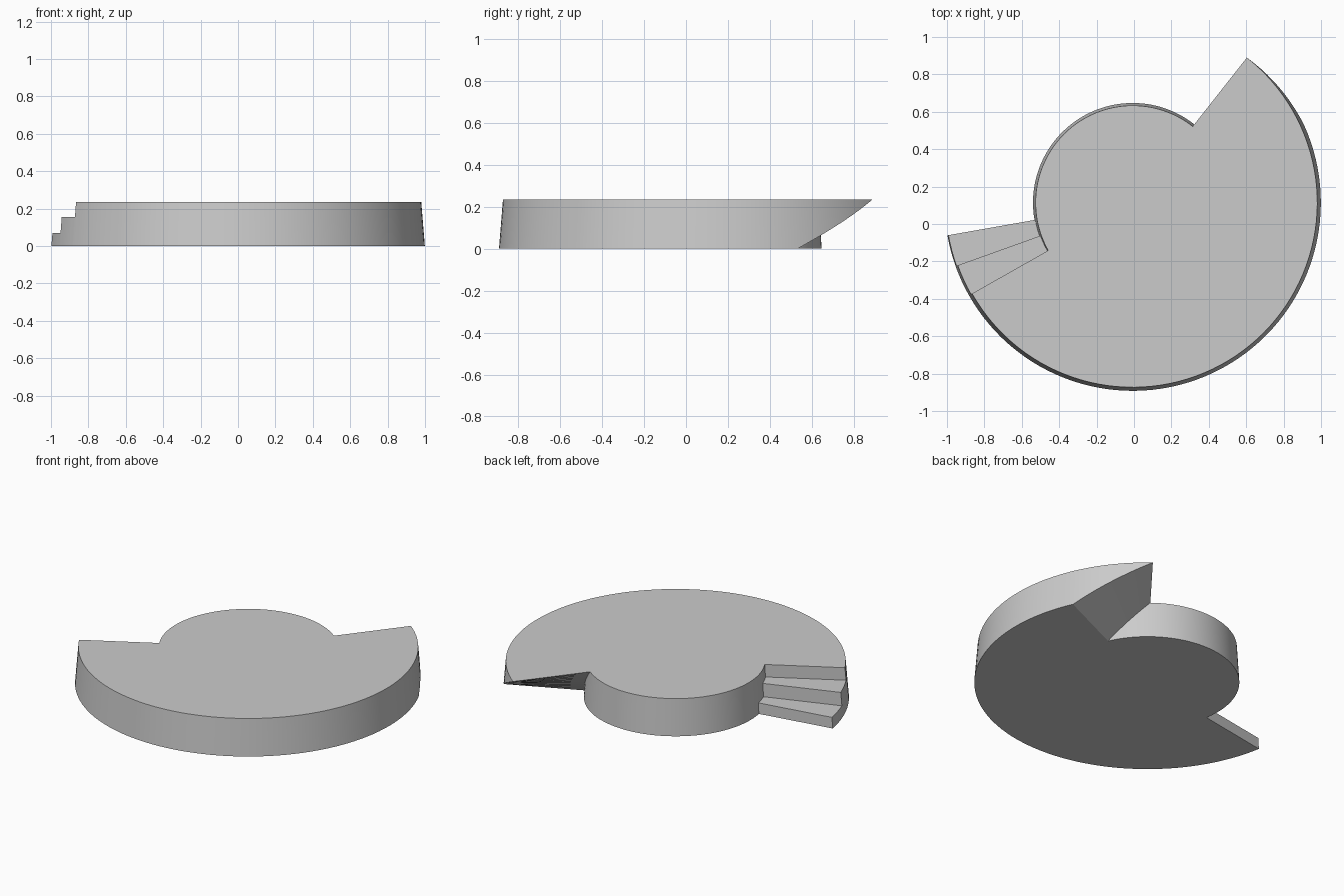
import bpy, bmesh
from math import sin, cos, radians, ceil
from mathutils import Vector

if "Cube" in bpy.data.objects:
    bpy.data.objects.remove(bpy.data.objects["Cube"])

H = 0.235                      # full height
CX, CY = -0.007, 0.114         # common axis of both discs


def r_out(z):                  # tapered rim radius
    return 1.006 - 0.019 * z / H


def r_in(z):                   # tapered hub radius
    return 0.533 - 0.014 * z / H


def pt(r, a, z):
    return Vector((CX + r * cos(radians(a)), CY + r * sin(radians(a)), z))


bm = bmesh.new()


def face(*pts):
    # skip collapsed corners
    keep = [p for i, p in enumerate(pts) if (p - pts[i - 1]).length > 1e-5]
    if len(keep) > 2:
        bm.faces.new([bm.verts.new(p) for p in keep])


# sectors: start angle, end angle, underside z at start and end, top z of outer ring
sectors = [
    (24.5, 51.8, 0, H, H),               # spiral undercut
    (51.8, 190.0, None, None, None),     # bare hub
    (190.0, 199.7, 0, 0, 0.07),          # lower step
    (199.7, 209.5, 0, 0, 0.155),         # upper step
    (209.5, 384.5, 0, 0, H),             # full-height body
]

for a0, a1, lo0, lo1, hi in sectors:
    n = ceil((a1 - a0) / 2.8)
    for i in range(n):
        t, u = i / n, (i + 1) / n
        a, b = a0 + (a1 - a0) * t, a0 + (a1 - a0) * u
        # hub caps
        for z in (0, H):
            face(Vector((CX, CY, z)), pt(r_in(z), a, z), pt(r_in(z), b, z))
        if hi is None:
            face(pt(r_in(0), a, 0), pt(r_in(0), b, 0), pt(r_in(H), b, H), pt(r_in(H), a, H))
            continue
        la, lb = lo0 + (lo1 - lo0) * t, lo0 + (lo1 - lo0) * u
        # ring top and underside
        for za, zb in ((hi, hi), (la, lb)):
            face(pt(r_in(za), a, za), pt(r_out(za), a, za), pt(r_out(zb), b, zb), pt(r_in(zb), b, zb))
        # rim wall, then the hub wall exposed under and over the ring
        for r, wa, wb, ta, tb in ((r_out, la, lb, hi, hi), (r_in, 0, 0, la, lb), (r_in, hi, hi, H, H)):
            face(pt(r(wa), a, wa), pt(r(wb), b, wb), pt(r(tb), b, tb), pt(r(ta), a, ta))

# step risers
for a, z0, z1 in ((190.0, 0, 0.07), (199.7, 0.07, 0.155), (209.5, 0.155, H)):
    face(pt(r_in(z0), a, z0), pt(r_out(z0), a, z0), pt(r_out(z1), a, z1), pt(r_in(z1), a, z1))

bmesh.ops.remove_doubles(bm, verts=bm.verts, dist=1e-4)
bmesh.ops.recalc_face_normals(bm, faces=bm.faces)

mesh = bpy.data.meshes.new("stepped_disc")
bm.to_mesh(mesh)
bm.free()
obj = bpy.data.objects.new("stepped_disc", mesh)
bpy.context.collection.objects.link(obj)
bpy.context.view_layer.objects.active = obj
obj.select_set(True)
bpy.ops.object.shade_smooth_by_angle(angle=radians(30))
